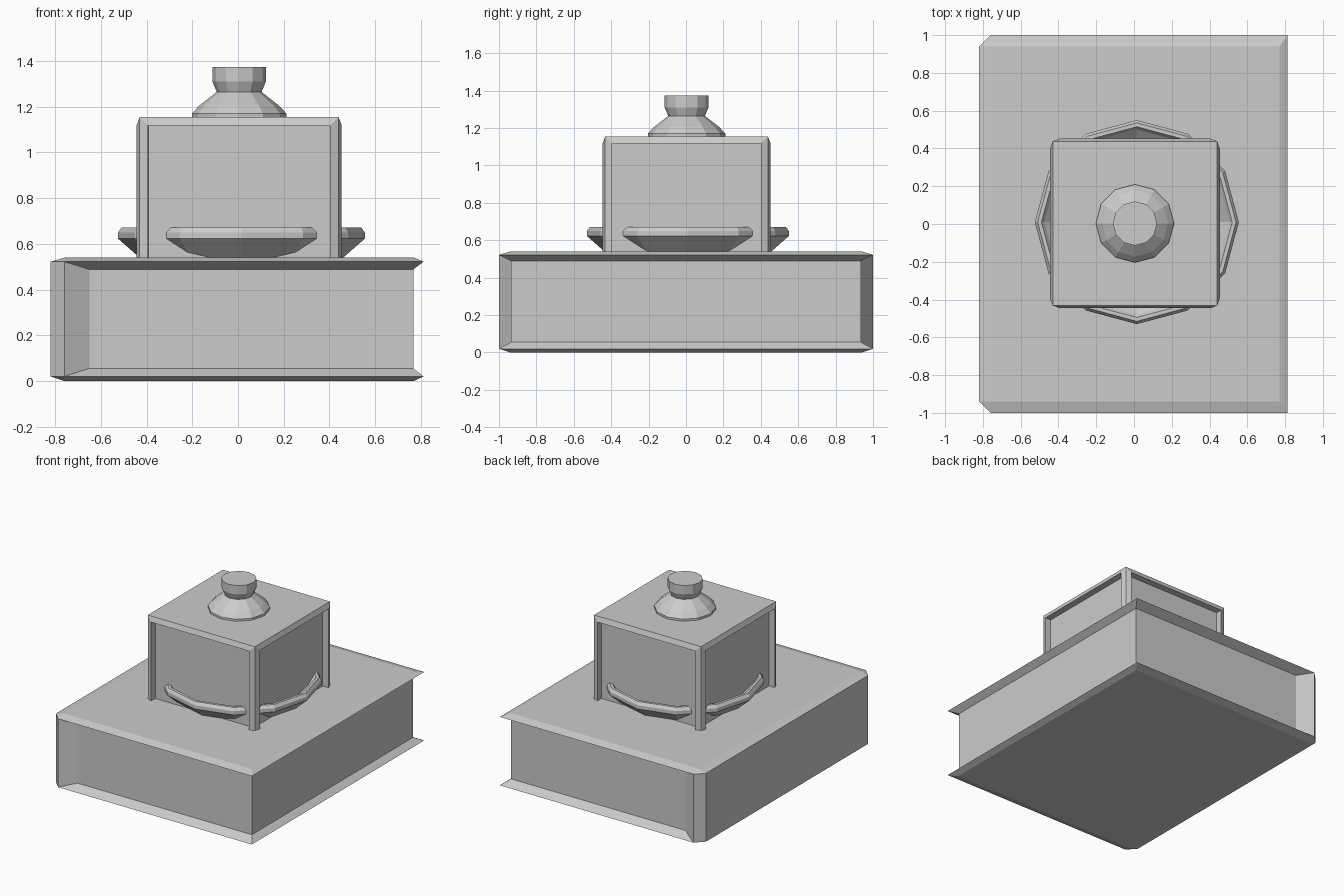
import bpy, bmesh
from math import sin, cos, tau

if "Cube" in bpy.data.objects:
    bpy.data.objects.remove(bpy.data.objects["Cube"])


def finish(name, bm):
    bmesh.ops.recalc_face_normals(bm, faces=bm.faces)
    me = bpy.data.meshes.new(name)
    bm.to_mesh(me)
    bm.free()
    ob = bpy.data.objects.new(name, me)
    bpy.context.collection.objects.link(ob)
    return ob


def hull(name, layers):
    """Convex solid from (z, outline) layers; outlines are mirrored over y."""
    bm = bmesh.new()
    for z, pts in layers:
        for x, y in pts:
            for s in (1, -1):
                bm.verts.new((x, s * y, z))
    res = bmesh.ops.convex_hull(bm, input=bm.verts[:])
    bmesh.ops.dissolve_limit(bm, angle_limit=0.01, verts=bm.verts[:], edges=bm.edges[:])
    return finish(name, bm)


def lathe(name, profile, center, n=12, closed=False):
    """Low-poly turned part from (radius, z) points."""
    bm = bmesh.new()
    rings = [[bm.verts.new((center[0] + r * cos(tau * i / n),
                            center[1] + r * sin(tau * i / n), z))
              for i in range(n)] for r, z in profile]
    pairs = list(zip(rings, rings[1:]))
    if closed:
        pairs.append((rings[-1], rings[0]))
    else:
        bm.faces.new(rings[0])
        bm.faces.new(rings[-1])
    for a, b in pairs:
        for i in range(n):
            j = (i + 1) % n
            bm.faces.new((a[i], a[j], b[j], b[i]))
    return finish(name, bm)


# Book covers: bevelled outside, sloping inward to the pages
inset = [(-0.76, 0.94), (0.77, 0.94)]
outline = [(-0.82, 0.94), (-0.76, 1.0), (0.812, 1.0)]
page = [(-0.76, 0.935), (0.767, 0.935)]
hull("bottom_cover", [(0, inset), (0.02, outline), (0.055, page)])
hull("top_cover", [(0.54, inset), (0.522, outline), (0.488, page)])

# Spine and page block
hull("spine", [(z, [(-0.82, 0.94), (-0.76, 1.0), (-0.65, 0.935)]) for z in (0.02, 0.522)])
hull("pages", [(z, [(-0.7, 0.935), (0.767, 0.935)]) for z in (0.03, 0.51)])

# Square housing with raised frames and recessed side panels
bm = bmesh.new()
bmesh.ops.create_cube(bm, size=1)
for v in bm.verts:
    v.co = (v.co.x * 0.87 + 0.005, v.co.y * 0.87 + 0.003, 0.46 if v.co.z < 0 else 1.155)
bm.normal_update()
sides = [f for f in bm.faces if abs(f.normal.z) < 0.5]
bmesh.ops.inset_individual(bm, faces=sides, thickness=0.052, depth=0.014)
bm.normal_update()
bmesh.ops.inset_individual(bm, faces=sides, thickness=0.001, depth=-0.047)
finish("housing", bm)

# Faceted dish poking out through the panels
lathe("dish", [(0.44, 0.535), (0.54, 0.623), (0.54, 0.65), (0.525, 0.671),
               (0.505, 0.671), (0.49, 0.65), (0.39, 0.56), (0.36, 0.535)],
      (0.015, 0.01), closed=True)

# Turned knob on the lid
lathe("knob", [(0.207, 1.15), (0.207, 1.17), (0.175, 1.205), (0.098, 1.265),
               (0.117, 1.31), (0.117, 1.375)], (0.005, 0.003))
